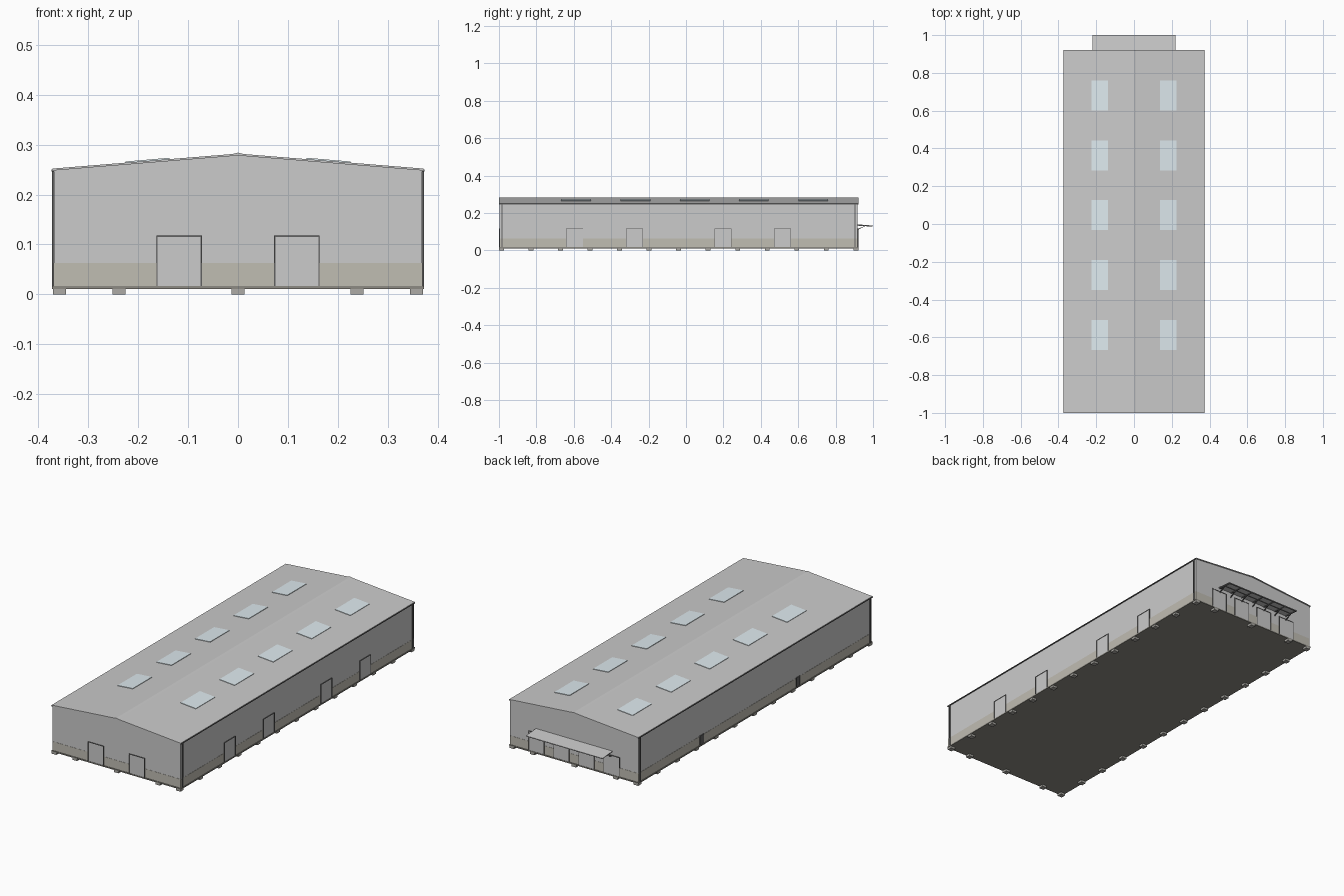
import bpy, bmesh
from math import atan2
from mathutils import Vector

if "Cube" in bpy.data.objects:
    bpy.data.objects.remove(bpy.data.objects["Cube"])

X, Y0, Y1 = 0.368, -0.996, 0.917      # wall planes
SLAB, PLINTH, EAVE, RIDGE = 0.017, 0.063, 0.25, 0.281


def material(name, rgb):
    m = bpy.data.materials.new(name)
    m.diffuse_color = (*rgb, 1)
    m.use_nodes = True
    m.node_tree.nodes["Principled BSDF"].inputs["Base Color"].default_value = m.diffuse_color
    return m


stone = material("plinth_tan", (0.53, 0.51, 0.45))
dark = material("dark_trim", (0.12, 0.12, 0.12))
concrete = material("concrete", (0.42, 0.41, 0.38))
base = material("slab_brown", (0.27, 0.26, 0.23))
glass = material("skylight_blue", (0.74, 0.83, 0.87))


def finish(name, bm, mat=None):
    bmesh.ops.recalc_face_normals(bm, faces=bm.faces)
    me = bpy.data.meshes.new(name)
    bm.to_mesh(me)
    bm.free()
    ob = bpy.data.objects.new(name, me)
    bpy.context.collection.objects.link(ob)
    if mat:
        me.materials.append(mat)
    return ob


def add_box(bm, x, y, z):
    """Box from (min, max) ranges."""
    vs = [bm.verts.new((a, b, c)) for a in x for b in y for c in z]
    for f in ((0, 1, 3, 2), (4, 6, 7, 5), (0, 4, 5, 1),
              (2, 3, 7, 6), (0, 2, 6, 4), (1, 5, 7, 3)):
        bm.faces.new([vs[i] for i in f])


def boxes(name, items, mat=None):
    bm = bmesh.new()
    for it in items:
        add_box(bm, *it)
    return finish(name, bm, mat)


def extrude(name, profile, axis, a, b, mat=None):
    """Extrude a 2D profile along x (y,z profile) or y (x,z profile)."""
    bm = bmesh.new()
    def pt(p, t):
        return (t, p[0], p[1]) if axis == "x" else (p[0], t, p[1])
    f = bm.faces.new([bm.verts.new(pt(p, a)) for p in profile])
    r = bmesh.ops.extrude_face_region(bm, geom=[f])
    d = Vector((b - a, 0, 0)) if axis == "x" else Vector((0, b - a, 0))
    bmesh.ops.translate(bm, vec=d,
                        verts=[v for v in r["geom"] if isinstance(v, bmesh.types.BMVert)])
    return finish(name, bm, mat)


def on_wall(side, u0, u1, z0, z1, d0, d1):
    """Box ranges on a facade, d measured outward from the wall plane."""
    if side in ("left", "right"):
        s = 1 if side == "right" else -1
        return (sorted((s * (X + d0), s * (X + d1))), (u0, u1), (z0, z1))
    p, s = (Y1, 1) if side == "back" else (Y0, -1)
    return ((u0, u1), sorted((p + s * d0, p + s * d1)), (z0, z1))


# Slab and footings
boxes("floor_slab", [((-0.372, 0.372), (-1, 0.921), (0.011, SLAB))], base)
ys = [-0.987 + i * (1.895 / 12) for i in range(13)]
spots = [(s * 0.357, y) for s in (-1, 1) for y in ys]
spots += [(x, y) for x in (-0.238, 0, 0.238) for y in (ys[0], ys[-1])]
boxes("footings", [((x - 0.013, x + 0.013), (y - 0.013, y + 0.013), (0, 0.0125))
                   for x, y in spots], concrete)

# Walls with gable ends, and the plinth band
extrude("walls", [(-X, SLAB), (X, SLAB), (X, EAVE - 0.001), (0, RIDGE - 0.003),
                  (-X, EAVE - 0.001)], "y", Y0, Y1)
boxes("plinth", [((-X - 0.001, X + 0.001), (Y0 - 0.001, Y1 + 0.001), (SLAB, PLINTH))], stone)

# Roof shell and ridge cap
E = 0.371
extrude("roof", [(-E, EAVE - 0.002), (0, RIDGE - 0.003), (E, EAVE - 0.002),
                 (E, EAVE + 0.002), (0, RIDGE + 0.001), (-E, EAVE + 0.002)],
        "y", -1, 0.922)
extrude("ridge_cap", [(-0.012, RIDGE), (0, RIDGE + 0.001), (0.012, RIDGE),
                      (0, RIDGE + 0.003)], "y", -1, 0.922)

# Skylights lying on both slopes
slope = atan2(RIDGE - EAVE, E)
for s in (-1, 1):
    items = [((-0.044, 0.044), (y - 0.079, y + 0.079), (-0.002, 0.0025))
             for y in (-0.588, -0.27, 0.047, 0.363, 0.68)]
    ob = boxes("skylights_" + ("right" if s > 0 else "left"), items, glass)
    ob.rotation_euler.y = s * slope
    ob.location = (s * 0.181, 0, RIDGE + 0.001 - 0.181 * (RIDGE - EAVE - 0.001) / E)

# Gutters and corner downpipes
boxes("gutters", [on_wall(s, -1, 0.921, EAVE - 0.004, EAVE, 0, 0.005)
                  for s in ("left", "right")], dark)
boxes("downpipes", [on_wall(s, y - 0.003, y + 0.003, SLAB, EAVE, 0, 0.0045)
                    for s in ("left", "right") for y in (-0.983, 0.904)], dark)

# Doors: panel plus dark jambs and head
def doors(side, centres, w, top):
    h, t = w / 2, min(0.0025, w * 0.08)
    boxes(side + "_door_panels",
          [on_wall(side, c - h, c + h, SLAB, top, -0.002, 0.002) for c in centres],
          dark if side == "left" else None)
    frame = []
    for c in centres:
        frame += [on_wall(side, c - h - t, c - h, SLAB, top, -0.002, 0.004),
                  on_wall(side, c + h, c + h + t, SLAB, top, -0.002, 0.004),
                  on_wall(side, c - h - t, c + h + t, top, top + t, -0.002, 0.004)]
    boxes(side + "_door_frames", frame, dark)


doors("front", (-0.118, 0.118), 0.086, 0.115)
doors("right", (-0.595, -0.275, 0.197, 0.515), 0.086, 0.115)
doors("back", (-0.216, -0.072, 0.072, 0.216), 0.086, 0.115)
doors("left", (-0.39, 0.40), 0.028, 0.064)

# Rear canopy with sloping sheet, front rail and brackets
extrude("canopy_sheet", [(Y1, 0.136), (1.0, 0.130), (1.0, 0.133), (Y1, 0.139)],
        "x", -0.22, 0.22)
boxes("canopy_rails", [((-0.218, 0.218), (y - 0.0015, y + 0.0015), (z - 0.003, z))
                       for y, z in ((0.956, 0.134), (0.996, 0.131))], dark)
for i in range(7):
    x = -0.214 + i * 0.428 / 6
    extrude("canopy_arm", [(Y1, 0.132), (0.998, 0.127), (0.998, 0.131), (Y1, 0.137)],
            "x", x - 0.002, x + 0.002, dark)
    extrude("canopy_strut", [(Y1, 0.109), (0.962, 0.131), (0.958, 0.132), (Y1, 0.113)],
            "x", x - 0.002, x + 0.002, dark)
